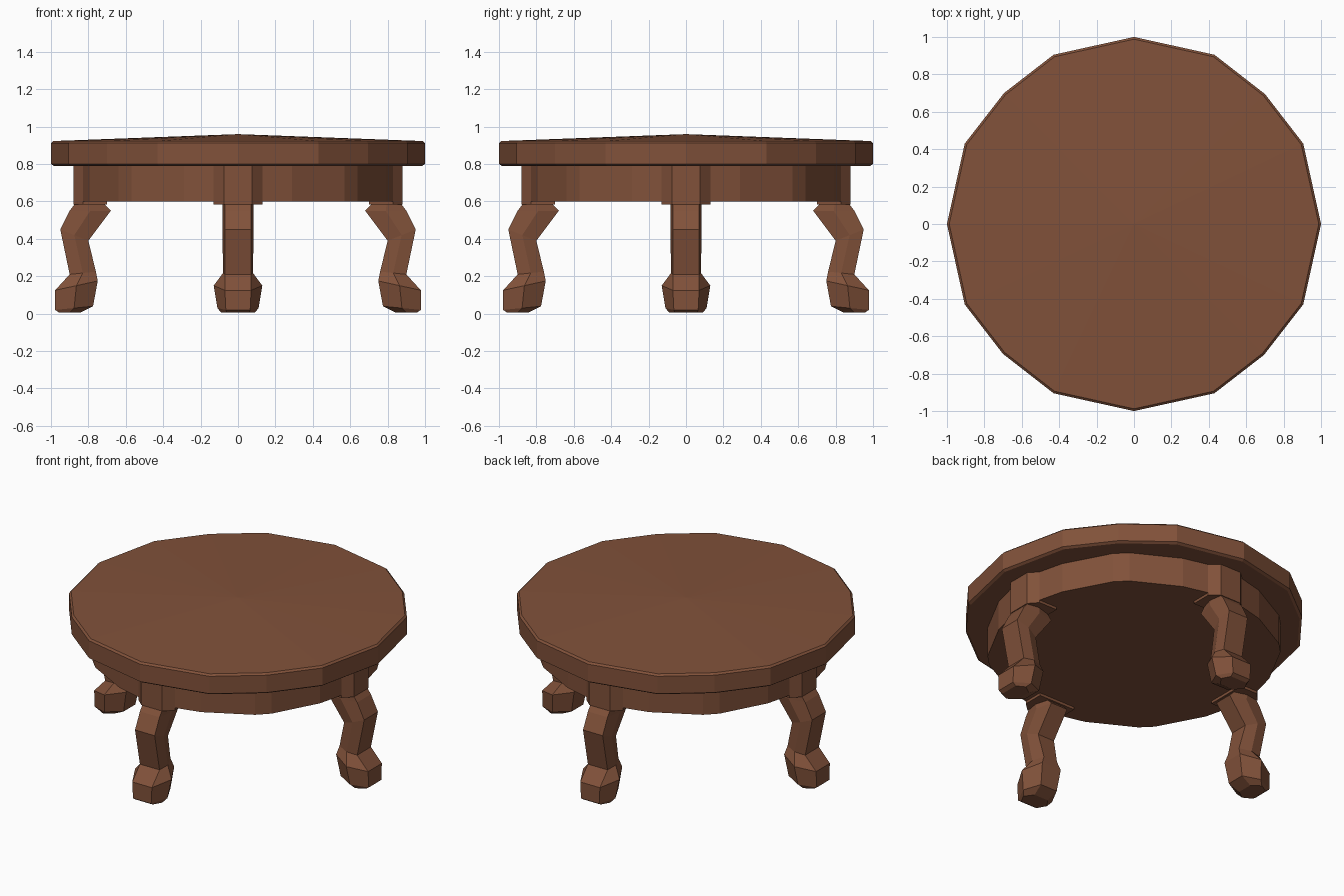
import bpy, bmesh, math
from mathutils import Matrix

if "Cube" in bpy.data.objects:
    bpy.data.objects.remove(bpy.data.objects["Cube"])

wood = bpy.data.materials.new("brown wood")
wood.diffuse_color = (0.22, 0.083, 0.042, 1)
wood.use_nodes = True
wood.node_tree.nodes["Principled BSDF"].inputs["Base Color"].default_value = wood.diffuse_color


def loft(name, rings, apex=None, angle=0.0):
    """Skin equal-length point rings (bottom to top), cap the ends, turn about z."""
    bm = bmesh.new()
    vr = [[bm.verts.new(p) for p in ring] for ring in rings]
    n = len(vr[0])
    for a, b in zip(vr, vr[1:]):
        for i in range(n):
            j = (i + 1) % n
            bm.faces.new((a[i], a[j], b[j], b[i]))
    bm.faces.new(vr[0][::-1])
    if apex:
        tip = bm.verts.new(apex)
        for i in range(n):
            bm.faces.new((vr[-1][i], vr[-1][(i + 1) % n], tip))
    else:
        bm.faces.new(vr[-1])
    bmesh.ops.recalc_face_normals(bm, faces=bm.faces)
    bm.transform(Matrix.Rotation(angle, 4, 'Z'))
    mesh = bpy.data.meshes.new(name)
    bm.to_mesh(mesh)
    bm.free()
    mesh.materials.append(wood)
    obj = bpy.data.objects.new(name, mesh)
    bpy.context.collection.objects.link(obj)
    return obj


def four_fold(quarter):
    """Repeat a quarter outline around the z axis."""
    pts = []
    for k in range(4):
        c, s = round(math.cos(k * math.pi / 2)), round(math.sin(k * math.pi / 2))
        pts += [(x * c - y * s, x * s + y * c) for x, y in quarter]
    return pts


def prism_rings(outline, levels):
    return [[(x * s, y * s, z) for x, y in outline] for z, s in levels]


# Sixteen-sided table top with eased edges and a slightly raised centre
top = four_fold([(1.0, 0.0), (0.905, 0.43), (0.70, 0.695), (0.43, 0.905)])
loft("table_top", prism_rings(top, [(0.79, 0.985), (0.80, 1), (0.912, 1), (0.923, 0.988)]),
     apex=(0, 0, 0.96))

# Apron under the top, with a small flat midway between legs
apron = four_fold([(0.83, -0.13), (0.83, 0.13), (0.79, 0.29), (0.64, 0.57),
                   (0.57, 0.64), (0.29, 0.79)])
loft("apron", prism_rings(apron, [(0.60, 1), (0.795, 1)]))

# Leg sections: outer r, outer z, inner r, inner z, half widths outer / middle / inner
SECTIONS = [
    (0.955, 0.005, 0.845, 0.005, 0.06, 0.09, 0.05),
    (0.978, 0.02, 0.775, 0.04, 0.065, 0.11, 0.06),
    (0.978, 0.125, 0.75, 0.175, 0.07, 0.13, 0.07),
    (0.90, 0.21, 0.76, 0.225, 0.07, 0.08, 0.05),
    (0.95, 0.45, 0.80, 0.39, 0.07, 0.083, 0.06),
    (0.90, 0.55, 0.68, 0.55, 0.07, 0.083, 0.06),
    (0.87, 0.59, 0.72, 0.59, 0.07, 0.083, 0.06),
]


def leg_ring(ro, zo, ri, zi, wo, wm, wi):
    rm, zm = (ro + ri) / 2, (zo + zi) / 2
    return [(ro, -wo, zo), (ro, wo, zo), (rm, wm, zm),
            (ri, wi, zi), (ri, -wi, zi), (rm, -wm, zm)]


block = [(0.88, -0.075), (0.88, 0.075), (0.83, 0.13), (0.70, 0.13), (0.70, -0.13), (0.83, -0.13)]

# Four curved legs with their corner blocks
for k, side in enumerate(("right", "back", "left", "front")):
    a = k * math.pi / 2
    loft(side + "_leg", [leg_ring(*s) for s in SECTIONS], angle=a)
    loft(side + "_leg_block", [[(x, y, z) for x, y in block] for z in (0.583, 0.795)], angle=a)
